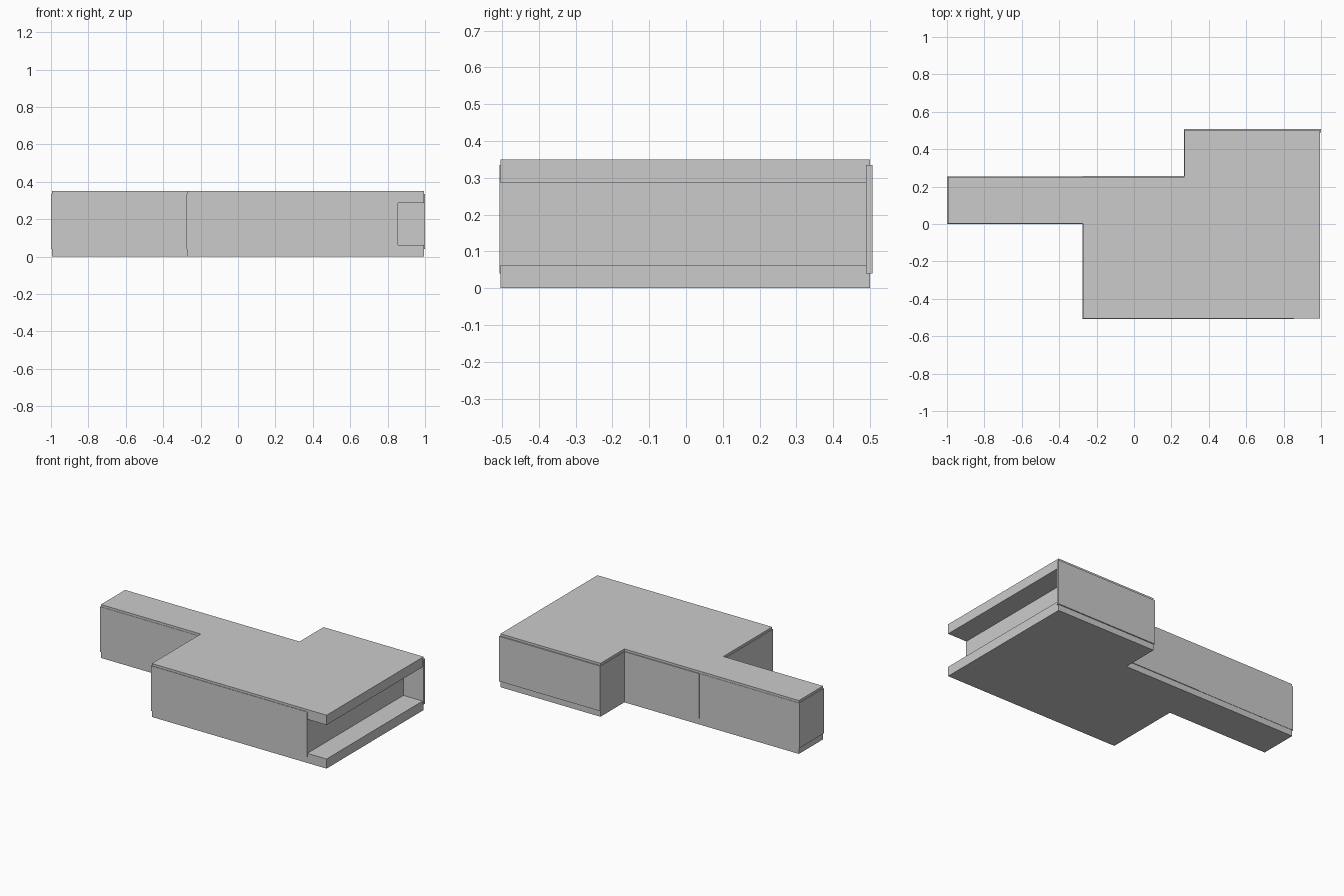
import bpy, bmesh

if "Cube" in bpy.data.objects:
    bpy.data.objects.remove(bpy.data.objects["Cube"])


def prism(name, outline, z0, z1):
    """Extrude a closed plan outline between two heights."""
    bm = bmesh.new()
    base = bm.faces.new([bm.verts.new((x, y, z0)) for x, y in outline])
    ext = bmesh.ops.extrude_face_region(bm, geom=[base])
    verts = [v for v in ext["geom"] if isinstance(v, bmesh.types.BMVert)]
    bmesh.ops.translate(bm, verts=verts, vec=(0, 0, z1 - z0))
    bmesh.ops.recalc_face_normals(bm, faces=bm.faces)
    mesh = bpy.data.meshes.new(name)
    bm.to_mesh(mesh)
    bm.free()
    ob = bpy.data.objects.new(name, mesh)
    bpy.context.collection.objects.link(ob)
    return ob


def rect(x0, x1, y0, y1):
    return [(x0, y0), (x1, y0), (x1, y1), (x0, y1)]


# Floor and roof slabs share one stepped plan
plan = [(-0.995, 0.002), (-0.272, 0.002), (-0.272, -0.504), (0.995, -0.504),
        (0.995, 0.5), (0.27, 0.5), (0.27, 0.252), (-0.995, 0.252)]
prism("floor_slab", plan, 0, 0.063)
prism("roof_slab", plan, 0.286, 0.35)

# Walls stand slightly proud of the slabs; the right side is set back as a porch
prism("wing_walls", rect(-1, -0.27, 0, 0.254), 0.04, 0.335)
prism("main_walls", rect(-0.275, 0.856, -0.507, 0.257), 0.04, 0.335)
prism("rear_walls", rect(0.268, 0.856, 0.25, 0.5), 0.045, 0.33)

# Thin rear wall runs past the porch and closes its far end
prism("rear_end_wall", rect(0.267, 1, 0.49, 0.507), 0.04, 0.335)
# Side face of the rear block
prism("rear_side_wall", rect(0.267, 0.29, 0.25, 0.507), 0.041, 0.334)
